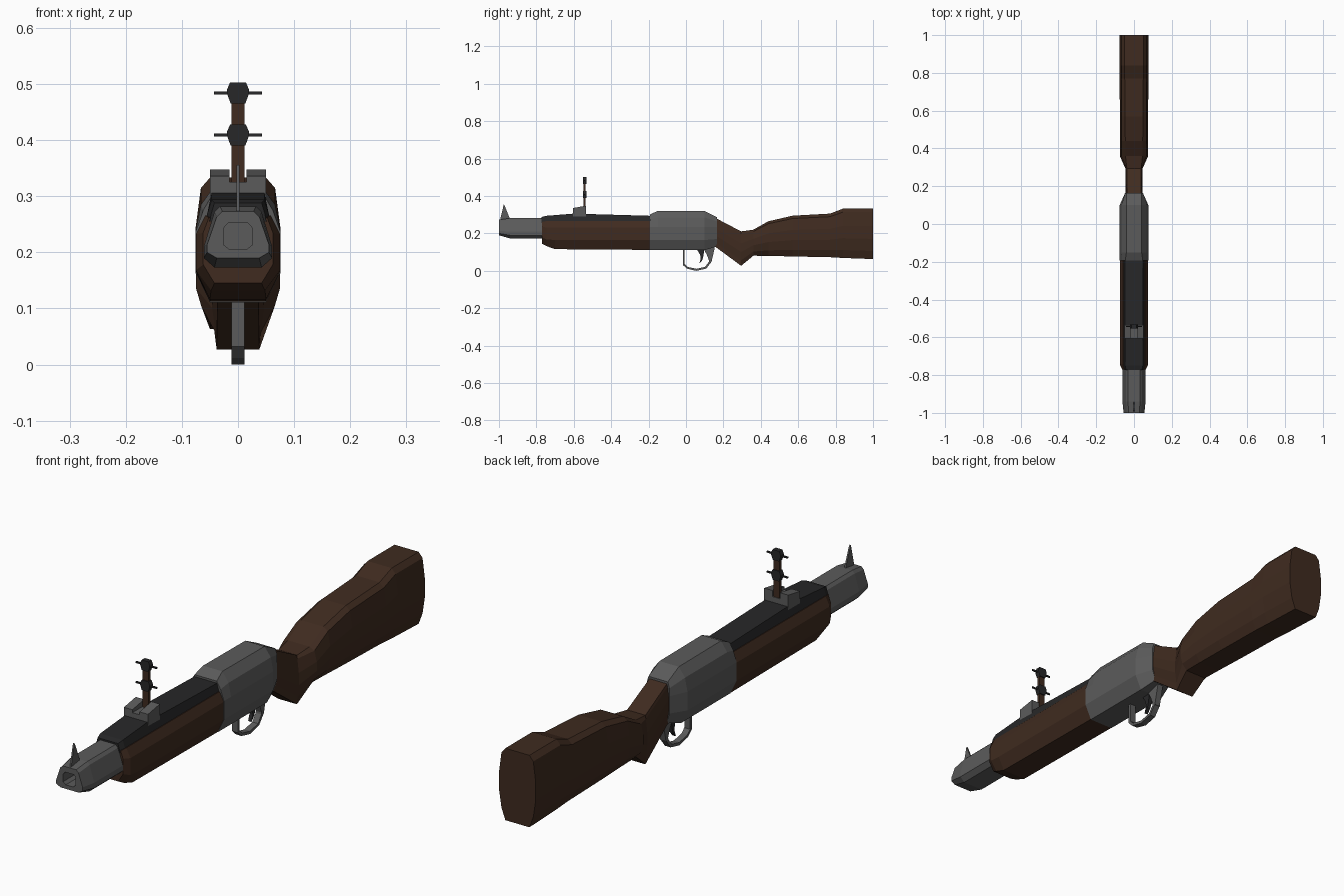
import bpy, bmesh


def material(name, rgb):
    m = bpy.data.materials.new(name)
    m.diffuse_color = (*rgb, 1)
    return m


WOOD = material("dark_wood", (0.05, 0.024, 0.014))
METAL = material("gunmetal", (0.105, 0.105, 0.105))
BLACK = material("black_metal", (0.02, 0.02, 0.021))


def finish(name, bm, mat):
    bmesh.ops.recalc_face_normals(bm, faces=bm.faces)
    me = bpy.data.meshes.new(name)
    bm.to_mesh(me)
    bm.free()
    me.materials.append(mat)
    ob = bpy.data.objects.new(name, me)
    bpy.context.collection.objects.link(ob)
    return ob


def loft(name, rings, mat):
    """Rings are (y, half section from bottom to top), mirrored in x."""
    bm = bmesh.new()
    loops = []
    for y, half in rings:
        full = half + [(-x, z) for x, z in reversed(half)]
        loops.append([bm.verts.new((x, y, z)) for x, z in full])
    n = len(loops[0])
    for a, b in zip(loops, loops[1:]):
        for i in range(n):
            j = (i + 1) % n
            bm.faces.new((a[i], a[j], b[j], b[i]))
    bm.faces.new(loops[0])
    bm.faces.new(loops[-1])
    return finish(name, bm, mat)


def prism(name, pts, w, mat, x=0):
    """Side profile (y, z) extruded across x by half width w."""
    bm = bmesh.new()
    f = bm.faces.new([bm.verts.new((x - w, y, z)) for y, z in pts])
    r = bmesh.ops.extrude_face_region(bm, geom=[f])
    for v in r["geom"]:
        if isinstance(v, bmesh.types.BMVert):
            v.co.x = x + w
    return finish(name, bm, mat)


def box(name, x, y0, y1, z0, z1, w, mat):
    return prism(name, [(y0, z0), (y1, z0), (y1, z1), (y0, z1)], w, mat, x)


# Muzzle with a recessed bore
bore = [(0.015, 0.205), (0.026, 0.214), (0.026, 0.243), (0.018, 0.252), (0.008, 0.252)]
nose = [(0.038, 0.190), (0.055, 0.200), (0.055, 0.214), (0.038, 0.263), (0.028, 0.273)]
tube = [(0.042, 0.173), (0.061, 0.190), (0.061, 0.210), (0.042, 0.272), (0.032, 0.282)]
loft("muzzle", [(-0.93, bore), (-1.0, bore), (-1.0, nose), (-0.94, tube), (-0.74, tube)], METAL)
prism("front_sight", [(-0.995, 0.268), (-0.94, 0.275), (-0.968, 0.345), (-0.974, 0.356)], 0.003, METAL)

# Fore-end
fore = [(0.050, 0.112), (0.075, 0.165), (0.075, 0.232), (0.058, 0.266)]
loft("fore_end", [
    (-0.77, [(0.042, 0.145), (0.062, 0.178), (0.062, 0.235), (0.052, 0.262)]),
    (-0.745, [(0.048, 0.132), (0.075, 0.168), (0.075, 0.232), (0.058, 0.266)]),
    (-0.70, [(0.050, 0.116), (0.075, 0.165), (0.075, 0.232), (0.058, 0.266)]),
    (-0.18, fore)], WOOD)
loft("top_cover", [
    (-0.772, [(0.050, 0.255), (0.048, 0.268), (0.042, 0.288)]),
    (-0.75, [(0.058, 0.255), (0.055, 0.268), (0.047, 0.294)]),
    (-0.60, [(0.058, 0.255), (0.055, 0.268), (0.047, 0.306)]),
    (-0.18, [(0.058, 0.255), (0.055, 0.268), (0.047, 0.294)])], BLACK)

# Receiver
mid = [(0.050, 0.111), (0.076, 0.165), (0.076, 0.235), (0.066, 0.285), (0.040, 0.321)]
loft("receiver", [
    (-0.192, [(0.050, 0.111), (0.076, 0.165), (0.076, 0.235), (0.062, 0.275), (0.046, 0.302)]),
    (-0.15, mid), (0.10, mid[:4] + [(0.040, 0.319)]),
    (0.165, [(0.034, 0.130), (0.047, 0.170), (0.047, 0.235), (0.047, 0.265), (0.040, 0.287)])], METAL)


# Stock, from the wrist to the butt: y, bottom, top, side width, end width
def stock_ring(y, z0, z1, w, e):
    h = z1 - z0
    return (y, [(e, z0), (w * 0.87, z0 + 0.16 * h), (w, z0 + 0.40 * h),
                (w, z0 + 0.65 * h), (w * 0.87, z0 + 0.93 * h), (e, z1)])


loft("stock", [stock_ring(*s) for s in [
    (0.155, 0.130, 0.284, 0.045, 0.036), (0.295, 0.027, 0.211, 0.046, 0.038),
    (0.36, 0.081, 0.220, 0.075, 0.045), (0.44, 0.080, 0.265, 0.075, 0.046),
    (0.57, 0.077, 0.295, 0.075, 0.048), (0.77, 0.073, 0.306, 0.076, 0.049),
    (0.84, 0.069, 0.333, 0.076, 0.050), (1.0, 0.063, 0.333, 0.076, 0.050)]], WOOD)

# Trigger group
outer = [(-0.017, 0.12), (-0.017, 0.032), (0.004, 0.012), (0.055, 0.0), (0.108, 0.012), (0.134, 0.045), (0.146, 0.12)]
inner = [(-0.007, 0.12), (-0.007, 0.036), (0.009, 0.021), (0.055, 0.011), (0.102, 0.021), (0.122, 0.048), (0.130, 0.12)]
prism("trigger_guard", outer + inner[::-1], 0.012, METAL)
prism("guard_tang", [(0.092, 0.12), (0.150, 0.135), (0.154, 0.125), (0.136, 0.046), (0.126, 0.046), (0.112, 0.085)], 0.012, METAL)
prism("trigger", [(0.055, 0.12), (0.098, 0.12), (0.094, 0.085), (0.088, 0.058), (0.070, 0.038),
                  (0.078, 0.062), (0.076, 0.085)], 0.007, BLACK)

# Rear sight base and ladder
box("sight_base", 0, -0.605, -0.535, 0.29, 0.325, 0.05, METAL)
for side, label in ((-1, "left"), (1, "right")):
    prism("sight_block_" + label, [(-0.605, 0.30), (-0.535, 0.30), (-0.535, 0.348), (-0.605, 0.336)],
          0.0175, METAL, side * 0.0325)
box("sight_post", 0, -0.548, -0.537, 0.31, 0.475, 0.012, WOOD)
for z, label in ((0.409, "lower"), (0.484, "upper")):
    bm = bmesh.new()
    a = [(0.013, -0.019), (0.020, 0.0), (0.020, 0.005), (0.014, 0.019)]
    bm.free()
    loft("sight_clamp_" + label, [(y, [(x, z + d) for x, d in a]) for y in (-0.552, -0.533)], BLACK)
    box("sight_pin_" + label, 0, -0.545, -0.540, z - 0.003, z + 0.003, 0.043, BLACK)
